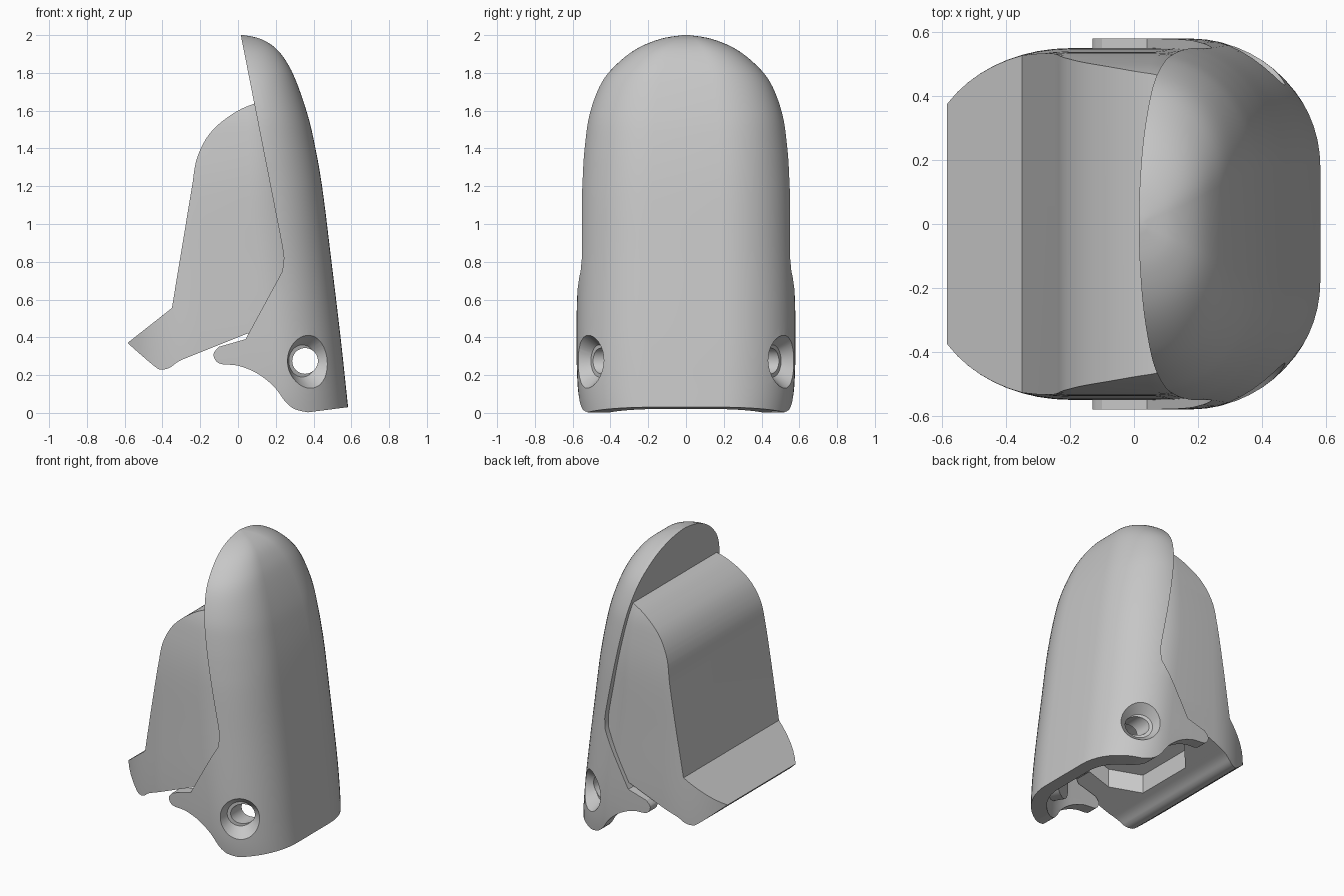
import bpy, bmesh, math
from mathutils import Vector

old = bpy.data.objects.get("Cube")
if old:
    bpy.data.objects.remove(old, do_unlink=True)

# One plain grey for everything
grey = bpy.data.materials.new("light grey plastic")
grey.use_nodes = True
colour = (0.57, 0.57, 0.57, 1)
grey.diffuse_color = colour
grey.node_tree.nodes["Principled BSDF"].inputs["Base Color"].default_value = colour

# Height, outer edge x, half width
SHELL = [(-0.1, 0.596, 0.53), (0, 0.586, 0.555), (0.15, 0.57, 0.574), (0.4, 0.543, 0.58),
         (0.8, 0.495, 0.573), (1.2, 0.445, 0.563), (1.45, 0.4, 0.538), (1.6, 0.362, 0.508),
         (1.75, 0.31, 0.447), (1.85, 0.262, 0.363), (1.93, 0.2, 0.257), (1.98, 0.12, 0.135),
         (2.0, 0.03, 0.02)]


def smooth_path(points, steps=5):
    """Catmull-Rom curve through the points."""
    pts = [Vector(p) for p in points]
    out = []
    for i in range(len(pts) - 1):
        a, b, c, d = pts[max(i - 1, 0)], pts[i], pts[i + 1], pts[min(i + 2, len(pts) - 1)]
        for k in range(steps):
            t = k / steps
            out.append(0.5 * (2 * b + (c - a) * t + (2 * a - 5 * b + 4 * c - d) * t * t
                              + (3 * b - a - 3 * c + d) * t ** 3))
    return out + [pts[-1]]


def make_object(name, bm):
    bmesh.ops.recalc_face_normals(bm, faces=bm.faces)
    mesh = bpy.data.meshes.new(name)
    bm.to_mesh(mesh)
    bm.free()
    mesh.materials.append(grey)
    ob = bpy.data.objects.new(name, mesh)
    bpy.context.collection.objects.link(ob)
    return ob


def loft(name, inset=0.0, round_front=False):
    """Stack of rounded horizontal sections that follows the shell."""
    bm = bmesh.new()
    rings = []
    n = 14
    for z, edge, width in smooth_path(SHELL):
        edge, w = edge - inset, max(width - inset, 0.005)
        rx, ry = min(0.37, max(edge, 0.01) * 0.85), w * 0.68
        half = []
        for k in range(n + 1):
            a = math.pi / 2 * k / n
            half.append((edge - rx + rx * math.cos(a), w - ry + ry * math.sin(a)))
        if round_front:
            for k in range(n + 1):
                a = math.pi / 2 * k / n
                half.append((-0.2 - 0.45 * math.sin(a), w * 0.34 + w * 0.66 * math.cos(a)))
        else:
            half.append((-0.7, w))
        ring = half + [(x, -y) for x, y in reversed(half)]
        rings.append([bm.verts.new((x, y, z)) for x, y in ring])
    for low, high in zip(rings, rings[1:]):
        for i in range(len(low)):
            j = (i + 1) % len(low)
            bm.faces.new((low[i], low[j], high[j], high[i]))
    bm.faces.new(rings[0])
    bm.faces.new(rings[-1])
    return make_object(name, bm)


def prism(name, points, direction):
    """Flat outline extruded along a direction."""
    bm = bmesh.new()
    face = bm.faces.new([bm.verts.new(p) for p in points])
    grown = bmesh.ops.extrude_face_region(bm, geom=[face])["geom"]
    verts = [v for v in grown if isinstance(v, bmesh.types.BMVert)]
    bmesh.ops.translate(bm, verts=verts, vec=direction)
    return make_object(name, bm)


def side_prism(name, profile):
    """Side profile (x, z) extruded across the width."""
    return prism(name, [(x, -1, z) for x, z in profile], (0, 2, 0))


def cone(name, r1, r2, depth, centre, axis):
    bm = bmesh.new()
    bmesh.ops.create_cone(bm, cap_ends=True, segments=48, radius1=r1, radius2=r2, depth=depth)
    ob = make_object(name, bm)
    ob.location = centre
    ob.rotation_mode = "QUATERNION"
    ob.rotation_quaternion = Vector(axis).to_track_quat("Z", "Y")
    return ob


def cut(ob, tool, operation="DIFFERENCE"):
    mod = ob.modifiers.new("cut", "BOOLEAN")
    mod.operation, mod.object, mod.solver = operation, tool, "EXACT"
    bpy.context.view_layer.objects.active = ob
    bpy.ops.object.modifier_apply(modifier=mod.name)


# Side profiles
arm = smooth_path([(-0.1, 0.35), (-0.13, 0.31), (-0.1, 0.262), (0, 0.25), (0.1, 0.21), (0.19, 0.14),
                   (0.25, 0.06), (0.3, 0.02), (0.37, 0.003)], 4)
cover_side = [(0.015, 2.1), (0.015, 2.0), (0.235, 0.88), (0.243, 0.82), (0.235, 0.75), (0.04, 0.39)]
cover_side += [tuple(p) for p in arm] + [(0.58, 0.03), (0.8, 0.05), (0.8, 2.1)]

brow = smooth_path([(0.12, 1.65), (0.085, 1.637), (0, 1.6), (-0.1, 1.53), (-0.17, 1.45),
                    (-0.22, 1.34), (-0.24, 1.22)], 4)
lip = smooth_path([(-0.585, 0.37), (-0.44, 0.245), (-0.4, 0.23), (-0.36, 0.24), (-0.31, 0.275),
                   (-0.22, 0.312), (0.05, 0.42)], 4)
wedge_side = [tuple(p) for p in brow] + [(-0.35, 0.555)] + [tuple(p) for p in lip]
wedge_side += [(0.07, 0.41), (0.265, 0.75), (0.275, 0.82)]

# Recess open at the bottom, under a gently rising ceiling
recess_side = [(-0.36, -0.2), (-0.36, 0.41), (-0.25, 0.43), (0.05, 0.55), (0.25, 0.6), (0.7, 0.6),
               (0.7, -0.2)]
recess = loft("recess_cutter", 0.08, True)
recess_prism = side_prism("recess_prism_cutter", recess_side)
cut(recess, recess_prism, "INTERSECT")

# Rounded outer cover with side arms
cover = loft("outer_cover")
cover_prism = side_prism("cover_prism_cutter", cover_side)
cut(cover, cover_prism, "INTERSECT")
cut(cover, recess)

# Wedge block nested inside the cover, its recess narrowing in steps to the front
wedge = loft("wedge_block", 0.03, True)
wedge_prism = side_prism("wedge_prism_cutter", wedge_side)
cut(wedge, wedge_prism, "INTERSECT")
opening = [(-0.25, 0.21), (-0.1, 0.37), (0.06, 0.38), (0.09, 0.48), (0.15, 0.6), (0.7, 0.6)]
opening += [(x, -y) for x, y in reversed(opening)]
opening_prism = prism("opening_cutter", [(x, y, -0.3) for x, y in opening], (0, 0, 2))
cut(recess, opening_prism, "INTERSECT")
cut(wedge, recess)

# Screw bosses inside the cover, then countersunk holes through both sides
tools = [recess, recess_prism, opening_prism, cover_prism, wedge_prism]
sides = (-1, 1)
for side in sides:
    boss = cone("boss_tool", 0.13, 0.13, 0.12, (0.32, side * 0.42, 0.275), (0.53, side * 0.85, 0))
    cut(cover, boss, "UNION")
    tools.append(boss)
for side in sides:
    sink = cone("countersink_cutter", 0.085, 0.17, 0.11, (0.37, side * 0.505, 0.275),
                (0.53, side * 0.85, 0))
    cut(cover, sink)
    tools.append(sink)
bore = cone("bore_cutter", 0.068, 0.068, 2, (0.355, 0, 0.275), (0, 1, 0))
cut(cover, bore)
tools.append(bore)

for tool in tools:
    bpy.data.objects.remove(tool, do_unlink=True)

bpy.ops.object.select_all(action="DESELECT")
for ob in (cover, wedge):
    ob.select_set(True)
    bpy.context.view_layer.objects.active = ob
bpy.ops.object.shade_smooth_by_angle(angle=math.radians(28))
